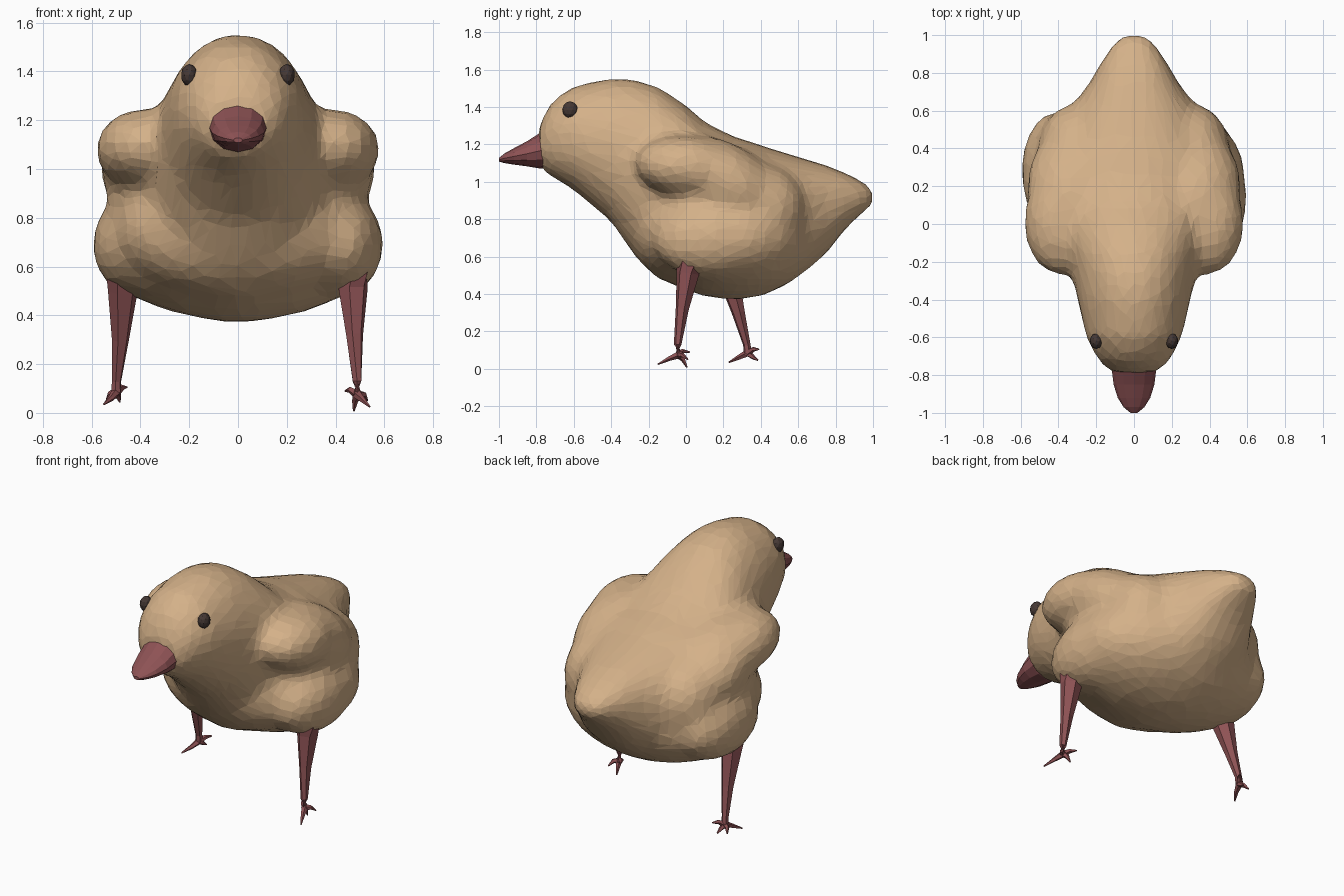
import bpy, bmesh, math
from mathutils import Vector, Matrix


def material(name, rgb):
    m = bpy.data.materials.new(name)
    m.diffuse_color = (*rgb, 1)
    return m


TAN = material("tan down", (0.66, 0.44, 0.25))
RED = material("dull red", (0.27, 0.085, 0.09))
DARK = material("dark brown", (0.06, 0.04, 0.035))


def finish(bm, name, mat):
    bmesh.ops.recalc_face_normals(bm, faces=bm.faces)
    me = bpy.data.meshes.new(name)
    bm.to_mesh(me)
    bm.free()
    me.materials.append(mat)
    ob = bpy.data.objects.new(name, me)
    bpy.context.collection.objects.link(ob)
    return ob


def skin(bm, rings):
    """Bridge successive rings of points and cap the ends."""
    vs = [[bm.verts.new(p) for p in r] for r in rings]
    n = len(vs[0])
    for a, b in zip(vs, vs[1:]):
        for i in range(n):
            j = (i + 1) % n
            bm.faces.new((a[i], a[j], b[j], b[i]))
    bm.faces.new(vs[0])
    bm.faces.new(vs[-1])


def section(y, w, top, bot, n, power=2.0):
    """Superellipse across the body at depth y."""
    pts = []
    for i in range(n):
        a = 2 * math.pi * i / n
        c, s = math.cos(a), math.sin(a)
        pts.append((w * math.copysign(abs(c) ** (2 / power), c), y,
                    (top + bot) / 2 + (top - bot) / 2 * math.copysign(abs(s) ** (2 / power), s)))
    return pts


def ellipsoid(bm, centre, radii, tilt=0.0, subdiv=3):
    m = Matrix.Translation(centre) @ Matrix.Rotation(tilt, 4, 'X') @ Matrix.Diagonal((*radii, 1))
    bmesh.ops.create_icosphere(bm, subdivisions=subdiv, radius=1, matrix=m)


def tube(bm, path, radii, n=6):
    """Tapered tube through a few points."""
    pts = [Vector(p) for p in path]
    rings = []
    for i, p in enumerate(pts):
        d = pts[min(i + 1, len(pts) - 1)] - pts[max(i - 1, 0)]
        q = d.to_track_quat('Z', 'Y')
        rings.append([p + q @ Vector((radii[i] * math.cos(2 * math.pi * k / n),
                                      radii[i] * math.sin(2 * math.pi * k / n), 0)) for k in range(n)])
    skin(bm, rings)


# Body: head-to-tail loft (y, half width, top, bottom, squareness)
bm = bmesh.new()
profile = [(-0.79, 0.10, 1.28, 1.10, 2), (-0.765, 0.155, 1.355, 1.05, 2), (-0.71, 0.20, 1.44, 1.02, 2),
           (-0.6, 0.255, 1.515, 0.955, 2), (-0.4, 0.30, 1.557, 0.785, 2), (-0.28, 0.325, 1.55, 0.61, 2.1),
           (-0.15, 0.365, 1.51, 0.48, 2.1), (0.0, 0.42, 1.41, 0.42, 2.1), (0.1, 0.45, 1.32, 0.385, 2.1),
           (0.25, 0.46, 1.245, 0.365, 2.1), (0.4, 0.45, 1.195, 0.385, 2.1), (0.55, 0.39, 1.15, 0.455, 2.1),
           (0.65, 0.31, 1.12, 0.53, 2.2), (0.75, 0.235, 1.09, 0.615, 2.4), (0.85, 0.18, 1.05, 0.745, 2.4),
           (0.94, 0.125, 1.005, 0.83, 2.4), (0.99, 0.085, 0.97, 0.865, 2.2), (1.01, 0.04, 0.94, 0.89, 2)]
skin(bm, [section(y, w, t, b, 32, p) for y, w, t, b, p in profile])
# Fuller flanks, wide belly and chest
ellipsoid(bm, (0, 0.20, 0.82), (0.54, 0.48, 0.42))
ellipsoid(bm, (0, 0.25, 0.70), (0.595, 0.46, 0.325))
ellipsoid(bm, (0, 0.02, 0.74), (0.50, 0.33, 0.29))

# Folded wings and thighs merged into the body
for s, shift in ((1, 0.0), (-1, 0.14)):
    ellipsoid(bm, (s * 0.395, 0.01, 1.08), (0.19, 0.285, 0.165), -0.1)
    ellipsoid(bm, (s * 0.32, 0.20, 1.01), (0.25, 0.34, 0.20), -0.5)
    ellipsoid(bm, (s * 0.31, 0.39, 0.86), (0.20, 0.25, 0.24), -0.5)
    ellipsoid(bm, (s * 0.41, 0.14 + shift, 0.69), (0.19, 0.32, 0.215))
body = finish(bm, "body", TAN)
mod = body.modifiers.new("Union", 'REMESH')
mod.mode = 'VOXEL'
mod.voxel_size = 0.03
mod = body.modifiers.new("Soften", 'SMOOTH')
mod.factor = 0.5
mod.iterations = 16
mod = body.modifiers.new("Facets", 'DECIMATE')
mod.ratio = 0.14

# Beak
bm = bmesh.new()
skin(bm, [section(y, w, t, b, 12) for y, w, t, b in
          [(-0.70, 0.105, 1.265, 1.072), (-0.775, 0.117, 1.265, 1.070), (-0.85, 0.108, 1.217, 1.083),
           (-0.92, 0.086, 1.18, 1.092), (-0.97, 0.055, 1.152, 1.10), (-1.0, 0.018, 1.128, 1.108)]])
finish(bm, "beak", RED)

# Eyes
for s, side in ((1, "right"), (-1, "left")):
    bm = bmesh.new()
    ellipsoid(bm, (s * 0.20, -0.62, 1.385), (0.034, 0.042, 0.046), 0, 2)
    finish(bm, side + "_eye", DARK)


# Legs with thin splayed toes
def leg(name, path, toes):
    bm = bmesh.new()
    tube(bm, path, (0.075, 0.062, 0.036, 0.02, 0.022))
    hub = path[-1]
    for mid, tip in toes:
        tube(bm, (hub, mid, tip), (0.02, 0.013, 0.004), 5)
    finish(bm, name, RED)


leg("right_leg",
    [(0.468, 0.015, 0.60), (0.472, 0.01, 0.51), (0.478, -0.02, 0.32), (0.488, -0.045, 0.13), (0.49, -0.04, 0.075)],
    [((0.51, -0.09, 0.055), (0.54, -0.15, 0.025)),
     ((0.46, -0.015, 0.095), (0.44, 0.02, 0.09)),
     ((0.48, -0.015, 0.05), (0.475, 0.005, 0.008)),
     ((0.515, -0.02, 0.075), (0.53, 0.01, 0.05))])
leg("left_leg",
    [(-0.468, 0.20, 0.59), (-0.472, 0.225, 0.50), (-0.482, 0.28, 0.30), (-0.498, 0.325, 0.13), (-0.50, 0.33, 0.085)],
    [((-0.52, 0.28, 0.06), (-0.55, 0.23, 0.035)),
     ((-0.475, 0.36, 0.105), (-0.455, 0.39, 0.105)),
     ((-0.49, 0.355, 0.065), (-0.485, 0.385, 0.045)),
     ((-0.525, 0.345, 0.075), (-0.54, 0.365, 0.05))])
